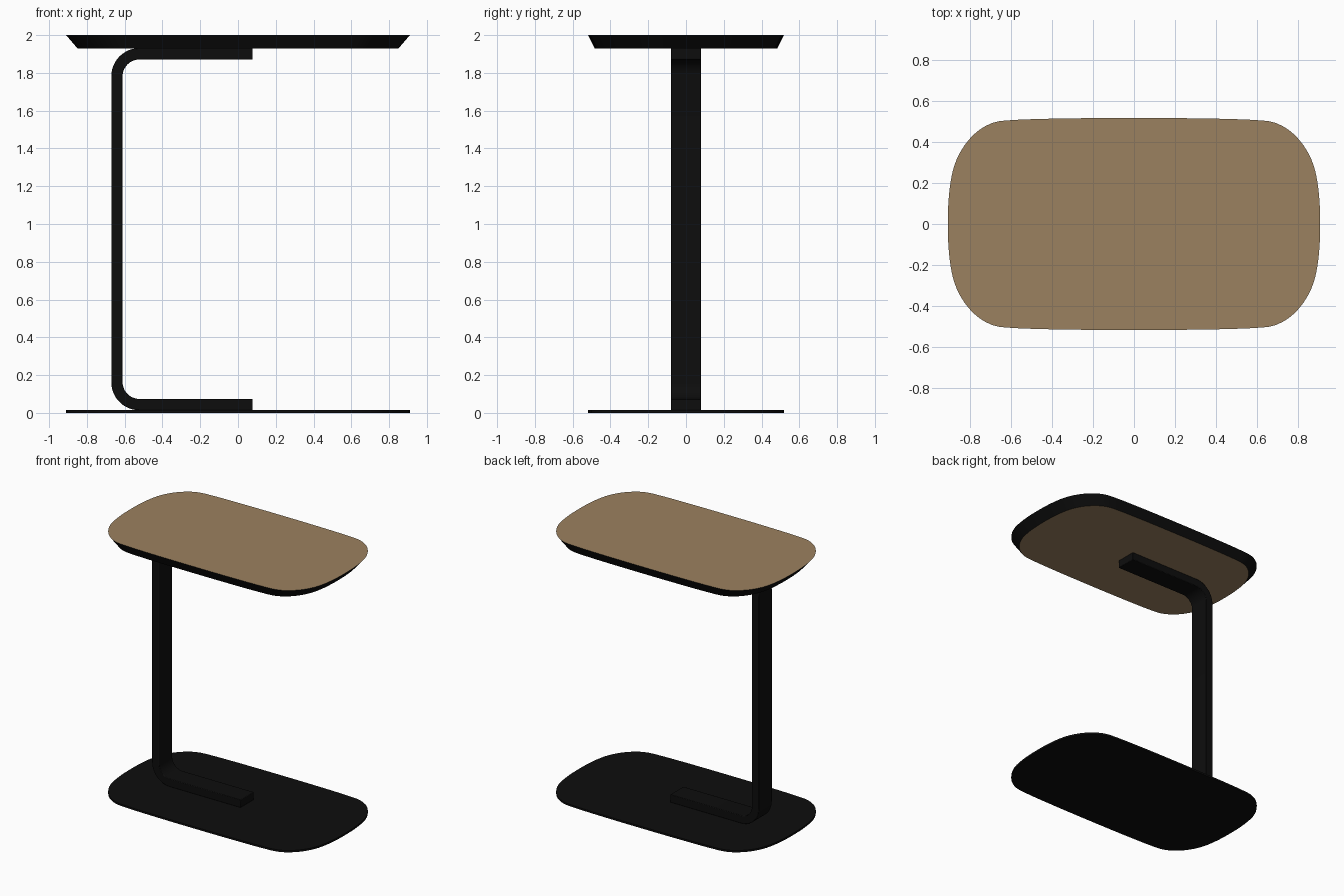
import bpy, bmesh, math
from mathutils import Vector
from mathutils.geometry import interpolate_bezier

if "Cube" in bpy.data.objects:
    bpy.data.objects.remove(bpy.data.objects["Cube"])


def material(name, rgb):
    m = bpy.data.materials.new(name)
    m.diffuse_color = (*rgb, 1)
    m.use_nodes = True
    m.node_tree.nodes["Principled BSDF"].inputs["Base Color"].default_value = m.diffuse_color
    return m


BLACK = material("matte black", (0.004, 0.004, 0.004))
WOOD = material("light oak", (0.33, 0.22, 0.115))


def outline():
    """Soft rounded-rectangle outline, one quarter mirrored to four."""
    segs = [((.91, 0), (.91, .12), (.90, .21), (.88, .28)),
            ((.88, .28), (.845, .39), (.76, .485), (.66, .502)),
            ((.66, .502), (.58, .514), (.30, .518), (0, .518))]
    q = []
    for s in segs:
        a, h1, h2, b = [Vector((*p, 0)) for p in s]
        q += [(p.x, p.y) for p in interpolate_bezier(a, h1, h2, b, 10)[:-1]]
    q.append((0, .518))
    half = q + [(-x, y) for x, y in q[-2::-1]]
    return half + [(-x, -y) for x, y in half[1:-1]]


def loft(name, rings, mats):
    """Closed solid between two matching rings; mats = materials."""
    bm = bmesh.new()
    a, b = [[bm.verts.new(p) for p in r] for r in rings]
    n = len(a)
    for i in range(n):
        j = (i + 1) % n
        bm.faces.new((a[i], a[j], b[j], b[i]))
    bm.faces.new(a[::-1])
    bm.faces.new(b)
    bmesh.ops.recalc_face_normals(bm, faces=bm.faces)
    # caps take the last material, walls the first
    for f in bm.faces:
        f.material_index = len(mats) - 1 if abs(f.normal.z) > 0.99 else 0
    me = bpy.data.meshes.new(name)
    bm.to_mesh(me)
    bm.free()
    for m in mats:
        me.materials.append(m)
    ob = bpy.data.objects.new(name, me)
    bpy.context.collection.objects.link(ob)
    bpy.ops.object.select_all(action='DESELECT')
    ob.select_set(True)
    bpy.context.view_layer.objects.active = ob
    bpy.ops.object.shade_smooth_by_angle(angle=math.radians(30))
    return ob


def slab(s, z):
    return [(x * s, y * s, z) for x, y in outline()]


# tabletop with undercut black edge, and thin floor plate
loft("tabletop", [slab(.934, 1.93), slab(1, 2.0)], [BLACK, WOOD])
loft("base_plate", [slab(1, 0), slab(1, .014)], [BLACK])


# C-shaped flat support post
def arc(cx, cz, r, a0, a1, n=12):
    return [(cx + r * math.cos(math.radians(a0 + (a1 - a0) * i / n)),
             cz + r * math.sin(math.radians(a0 + (a1 - a0) * i / n)))
            for i in range(n + 1)]


CX, LO, HI = -.522, .163, 1.782
profile = ([(.078, .014)] + arc(CX, LO, .149, 270, 180)
           + arc(CX, HI, .149, 180, 90) + [(.078, 1.931), (.078, 1.871)]
           + arc(CX, HI, .089, 90, 180) + arc(CX, LO, .089, 180, 270)
           + [(.078, .074)])
post = loft("support_post", [[(x, y, z) for x, z in profile] for y in (-.08, .08)], [BLACK])
bev = post.modifiers.new("soft_edges", 'BEVEL')
bev.width = .004
bev.segments = 2
bev.limit_method = 'ANGLE'
bev.angle_limit = math.radians(40)
